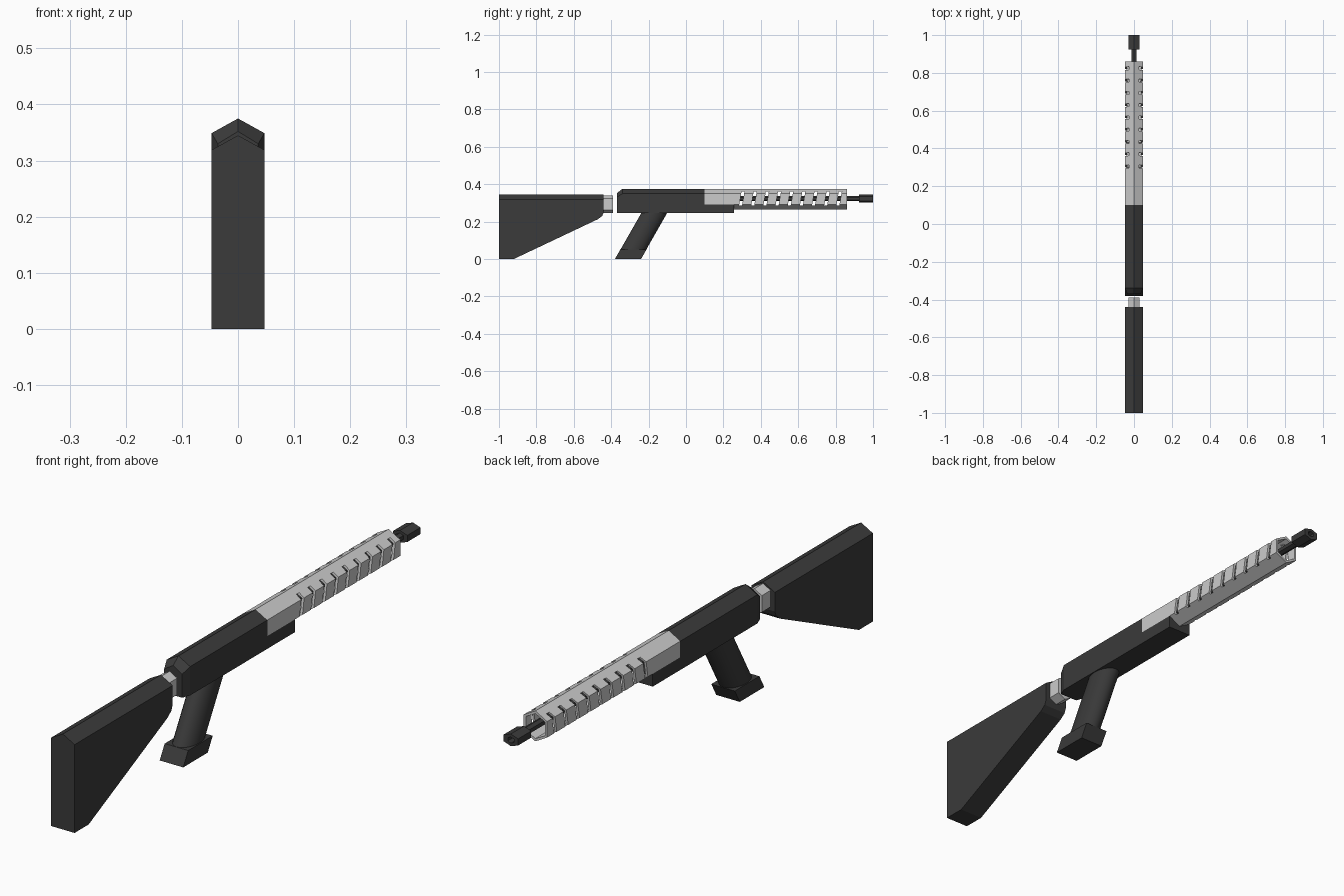
import bpy, bmesh, math

if "Cube" in bpy.data.objects:
    bpy.data.objects.remove(bpy.data.objects["Cube"])


def material(name, v):
    m = bpy.data.materials.new(name)
    m.diffuse_color = (v, v, v, 1)
    m.use_nodes = True
    m.node_tree.nodes["Principled BSDF"].inputs["Base Color"].default_value = m.diffuse_color
    return m


DARK = material("dark grey", 0.043)
LIGHT = material("light grey", 0.6)


def finish(name, bm, mat):
    bmesh.ops.recalc_face_normals(bm, faces=bm.faces)
    me = bpy.data.meshes.new(name)
    bm.to_mesh(me)
    bm.free()
    ob = bpy.data.objects.new(name, me)
    bpy.context.collection.objects.link(ob)
    if mat:
        me.materials.append(mat)
    return ob


def skin(bm, rings, closed=False):
    """Join point rings with quads; cap the ends, or close into a loop (tube)."""
    vs = [[bm.verts.new(p) for p in r] for r in rings]
    n = len(vs[0])
    pairs = list(zip(vs, vs[1:])) + ([(vs[-1], vs[0])] if closed else [])
    for a, b in pairs:
        for i in range(n):
            j = (i + 1) % n
            bm.faces.new((a[i], a[j], b[j], b[i]))
    if not closed:
        bm.faces.new(vs[0])
        bm.faces.new(vs[-1])


def loft(name, rings, mat):
    bm = bmesh.new()
    skin(bm, rings)
    return finish(name, bm, mat)


def house(y, w, bottom, eave, ridge):
    """Five-sided section with a ridged top."""
    return [(-w, y, bottom), (w, y, bottom), (w, y, eave), (0, y, ridge), (-w, y, eave)]


def box_ring(y, w, z0, z1):
    return [(-w, y, z0), (w, y, z0), (w, y, z1), (-w, y, z1)]


def hexa(y, w, zc, side, top):
    """Six-sided section, points up and down."""
    return [(0, y, zc - top), (w, y, zc - side), (w, y, zc + side),
            (0, y, zc + top), (-w, y, zc + side), (-w, y, zc - side)]


def tube(name, y0, y1, outer, inner, mat):
    bm = bmesh.new()
    skin(bm, [hexa(y0, *outer), hexa(y1, *outer), hexa(y1, *inner), hexa(y0, *inner)], True)
    return finish(name, bm, mat)


W = 0.047

# Shoulder stock and its connector
loft("stock", [house(y, W, b, 0.319, 0.345) for y, b in
               ((-1, 0), (-0.92, 0), (-0.47, 0.213), (-0.448, 0.23), (-0.44, 0.25))], DARK)
loft("stock_connector", [hexa(y, 0.03, 0.292, 0.03, 0.047) for y in (-0.44, -0.39)], LIGHT)

# Receiver with bevelled rear, and the lower forward shelf
loft("receiver", [house(-0.37, 0.036, 0.245, 0.33, 0.352),
                  house(-0.34, W, 0.245, 0.349, 0.375),
                  house(0.10, W, 0.245, 0.349, 0.375)], DARK)
loft("receiver_shelf", [box_ring(y, W, 0.245, 0.291) for y in (0.09, 0.257)], DARK)

# Hollow six-sided handguard
guard = tube("handguard", 0.10, 0.86, (W, 0.32, 0.029, 0.055), (0.038, 0.32, 0.025, 0.045), LIGHT)

# Slanted vent slots cut through both sides
bm = bmesh.new()
for i in range(9):
    y = 0.298 + 0.065 * i
    skin(bm, [[(x, y - 0.014, 0.287), (x, y + 0.002, 0.287),
               (x, y + 0.015, 0.361), (x, y - 0.001, 0.361)] for x in (-0.1, 0.1)])
cutter = finish("slot_cutter", bm, None)
cutter.hide_render = True
mod = guard.modifiers.new("slots", 'BOOLEAN')
mod.object = cutter
mod.operation = 'DIFFERENCE'
mod.solver = 'EXACT'
bpy.context.view_layer.objects.active = guard
bpy.ops.object.modifier_apply(modifier=mod.name)
bpy.data.objects.remove(cutter)

# Barrel and muzzle
loft("barrel", [hexa(y, 0.013, 0.323, 0.007, 0.013) for y in (0.09, 0.94)], DARK)
tube("muzzle", 0.925, 1.0, (0.029, 0.323, 0.012, 0.022), (0.012, 0.323, 0.006, 0.011), DARK)


# Raked grip: oval shaft on a rectangular foot
def rake(z):
    return -0.31 + 0.57 * z


def oval(z, n=20):
    return [(0.044 * math.cos(2 * math.pi * k / n),
             rake(z) + 0.069 * math.sin(2 * math.pi * k / n), z) for k in range(n)]


grip = loft("grip", [oval(0.03), oval(0.26)], DARK)
for p in grip.data.polygons:
    p.use_smooth = len(p.vertices) == 4
loft("grip_foot", [[(sx * W, rake(z) + sy * 0.07, z) for sx, sy in
                    ((-1, -1), (1, -1), (1, 1), (-1, 1))] for z in (0, 0.05)], DARK)
